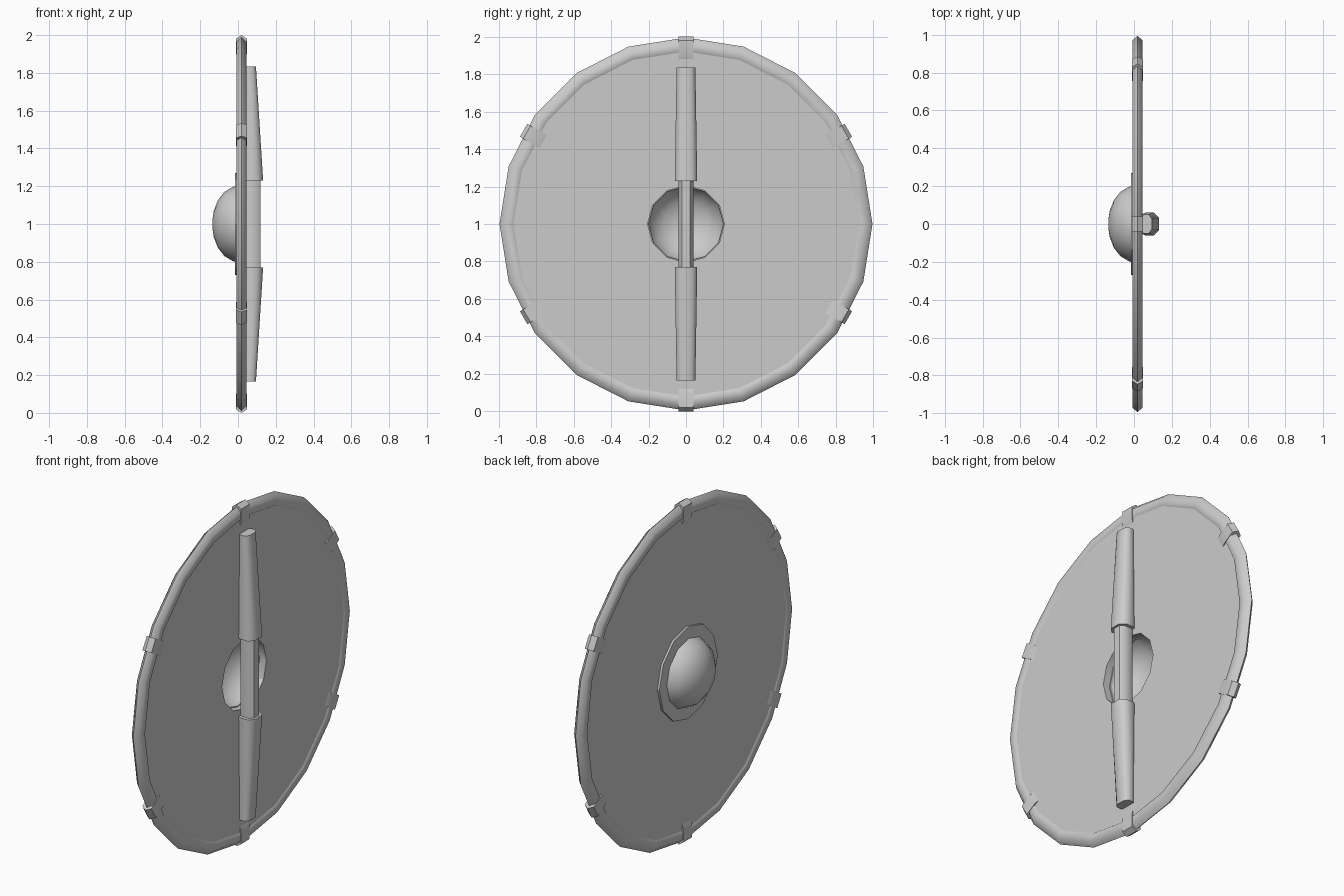
import bpy, bmesh, math
from mathutils import Matrix, Vector

if "Cube" in bpy.data.objects:
    bpy.data.objects.remove(bpy.data.objects["Cube"])

grey = bpy.data.materials.new("plain grey")
grey.use_nodes = True
COLOUR = (0.6, 0.6, 0.6, 1)
grey.diffuse_color = COLOUR
grey.node_tree.nodes["Principled BSDF"].inputs["Base Color"].default_value = COLOUR

MID = 0.0185      # middle of the shield thickness along x
HUB = 1.0         # height of the shield centre


def finish(name, bm, angle=50):
    bmesh.ops.recalc_face_normals(bm, faces=bm.faces)
    mesh = bpy.data.meshes.new(name)
    bm.to_mesh(mesh)
    bm.free()
    mesh.materials.append(grey)
    obj = bpy.data.objects.new(name, mesh)
    bpy.context.collection.objects.link(obj)
    bpy.ops.object.select_all(action='DESELECT')
    obj.select_set(True)
    bpy.context.view_layer.objects.active = obj
    bpy.ops.object.shade_smooth_by_angle(angle=math.radians(angle))
    return obj


def ring(bm, r, x, n):
    return [bm.verts.new((x, r * math.cos(i * math.tau / n), HUB + r * math.sin(i * math.tau / n)))
            for i in range(n)]


def lathe(name, profile, n, closed=False, cap=False, angle=50):
    """Revolve (radius, x) points about the shield axis."""
    bm = bmesh.new()
    rings = [ring(bm, r, x, n) for r, x in profile]
    pairs = list(zip(rings, rings[1:])) + ([(rings[-1], rings[0])] if closed else [])
    for a, b in pairs:
        for i in range(n):
            j = (i + 1) % n
            bm.faces.new((a[i], a[j], b[j], b[i]))
    if cap:
        bm.faces.new(rings[-1])
    return finish(name, bm, angle)


def loft(name, sections, matrix=Matrix(), angle=50):
    """Skin a row of equal-length outlines and cap both ends."""
    bm = bmesh.new()
    rows = [[bm.verts.new(matrix @ Vector(p)) for p in s] for s in sections]
    n = len(rows[0])
    for a, b in zip(rows, rows[1:]):
        for i in range(n):
            j = (i + 1) % n
            bm.faces.new((a[i], a[j], b[j], b[i]))
    bm.faces.new(rows[0])
    bm.faces.new(rows[-1])
    return finish(name, bm, angle)


# Board: twenty-sided disc with a twelve-sided hole for the hand
bm = bmesh.new()
edges = []
for radius, sides in ((0.94, 20), (0.205, 12)):
    loop = ring(bm, radius, MID - 0.022, sides)
    edges += [bm.edges.new((loop[i], loop[(i + 1) % sides])) for i in range(sides)]
bmesh.ops.triangle_fill(bm, edges=edges, use_beauty=True)
top = bmesh.ops.extrude_face_region(bm, geom=bm.faces[:], use_keep_orig=True)["geom"]
bmesh.ops.translate(bm, verts=[v for v in top if isinstance(v, bmesh.types.BMVert)], vec=(0.044, 0, 0))
finish("board", bm, 30)

# Rim: rounded hoop around the board
lathe("rim", [(0.995, MID), (0.97, MID + 0.0265), (0.925, MID + 0.0265), (0.9, MID),
              (0.925, MID - 0.0265), (0.97, MID - 0.0265)], 20, closed=True, angle=60)

# Boss: hollow dome with a flat flange
lathe("boss_dome", [(0.205, -0.004), (0.195, -0.03), (0.17, -0.072), (0.125, -0.107),
                    (0.07, -0.128), (0.02, -0.136)], 12, cap=True)
lathe("boss_flange", [(0.2, -0.016), (0.27, -0.016), (0.27, -0.002), (0.2, -0.002)], 12,
      closed=True, angle=30)

# Clamps: six bands folded over the rim
band = [(1.0, MID), (0.98, MID + 0.029), (0.9, MID + 0.029), (0.87, MID + 0.018),
        (0.87, MID - 0.018), (0.9, MID - 0.029), (0.98, MID - 0.029)]
for k in range(6):
    turn = Matrix.Translation((0, 0, HUB)) @ Matrix.Rotation(k * math.tau / 6, 4, 'X')
    loft(f"rim_clamp_{k + 1}", [[(x, y, r) for r, x in band] for y in (-0.04, 0.04)], turn, 30)


# Handle: slim grip between two tapered arms
def bar(half, height, z):
    base = 0.04
    side = [(0, 0.85), (0.2, 1), (0.7, 1), (1, 0.55)]
    outline = side + [(u, -v) for u, v in reversed(side)]
    return [(base + u * height, v * half, z) for u, v in outline]


loft("handle_grip", [bar(0.04, 0.08, 0.76), bar(0.04, 0.08, 1.25)])
for name, sign in (("upper", 1), ("lower", -1)):
    loft(f"handle_arm_{name}", [bar(0.06, 0.093, HUB + sign * 0.23),
                                bar(0.05, 0.055, HUB + sign * 0.835)])
